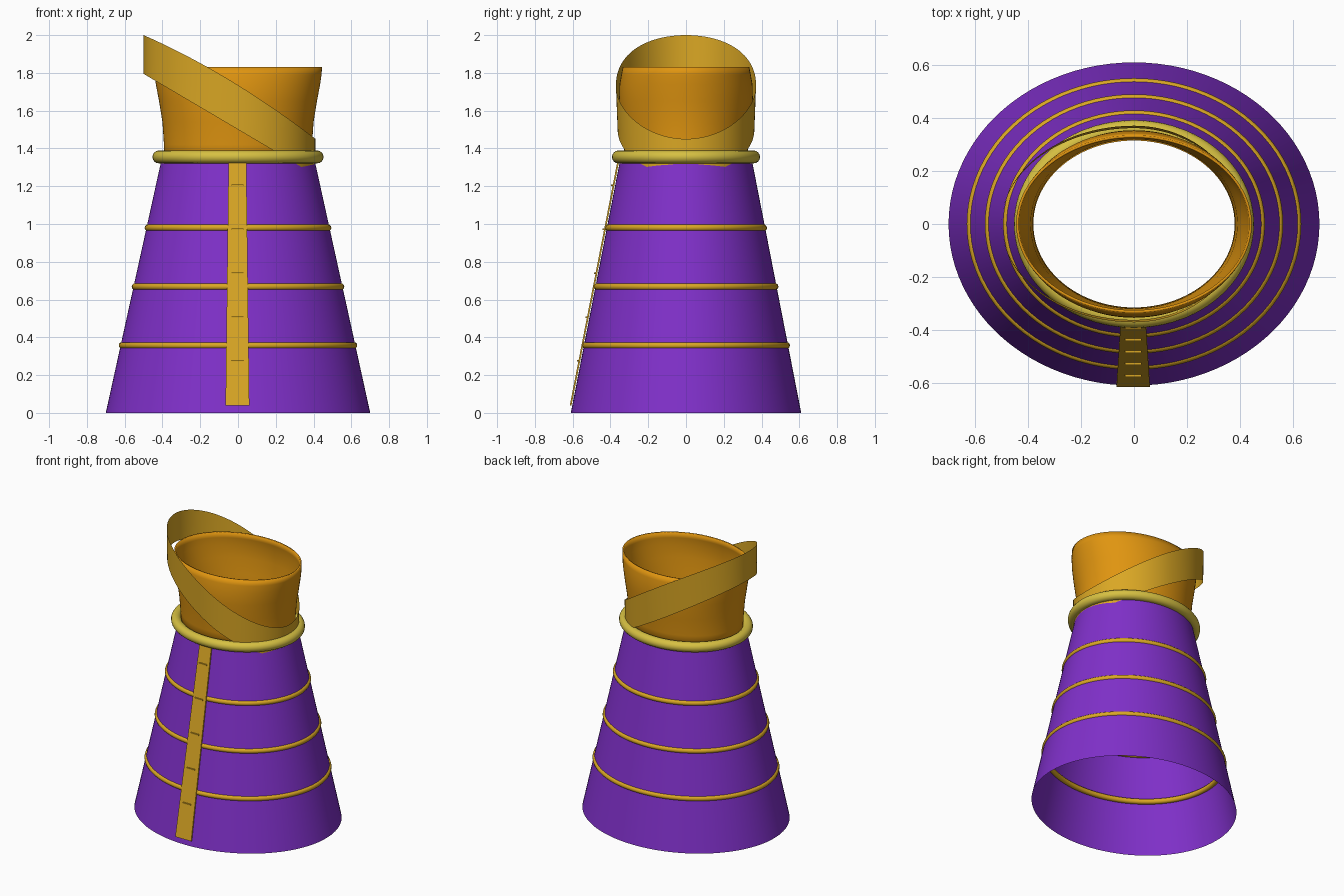
import bpy, bmesh, math
from mathutils import Matrix

if "Cube" in bpy.data.objects:
    bpy.data.objects.remove(bpy.data.objects["Cube"])

SEG = 96


def material(name, r, g, b):
    lin = lambda v: ((v / 255 + 0.055) / 1.055) ** 2.4
    m = bpy.data.materials.new(name)
    m.diffuse_color = (lin(r), lin(g), lin(b), 1)
    m.use_nodes = True
    m.node_tree.nodes["Principled BSDF"].inputs["Base Color"].default_value = m.diffuse_color
    return m


PURPLE = material("purple_cloth", 128, 48, 202)
ORANGE = material("orange_cloth", 224, 149, 16)
GOLD = material("gold_trim", 218, 167, 36)
PALE = material("pale_gold", 214, 192, 66)


def finish(name, bm, mat, angle=40):
    bmesh.ops.recalc_face_normals(bm, faces=bm.faces)
    me = bpy.data.meshes.new(name)
    bm.to_mesh(me)
    bm.free()
    me.materials.append(mat)
    ob = bpy.data.objects.new(name, me)
    bpy.context.collection.objects.link(ob)
    bpy.ops.object.select_all(action='DESELECT')
    ob.select_set(True)
    bpy.context.view_layer.objects.active = ob
    bpy.ops.object.shade_smooth_by_angle(angle=math.radians(angle))
    return ob


def loft(name, rows, mat, closed=False):
    """Bridge rows; each row is a function of the angle giving a point."""
    bm = bmesh.new()
    rings = [[bm.verts.new(f(2 * math.pi * i / SEG)) for i in range(SEG)] for f in rows]
    pairs = list(zip(rings, rings[1:]))
    if closed:
        pairs.append((rings[-1], rings[0]))
    for a, b in pairs:
        for i in range(SEG):
            j = (i + 1) % SEG
            bm.faces.new((a[i], a[j], b[j], b[i]))
    return finish(name, bm, mat)


def oval(rx, ry, z):
    return lambda t: (rx * math.cos(t), ry * math.sin(t), z)


def oval_ring(name, rx, ry, z, r, mat, sides=12):
    """Oval hoop whose outer edge lies at rx, ry."""
    rows = []
    for k in range(sides):
        a = 2 * math.pi * k / sides
        d = r * math.cos(a) - r
        rows.append(oval(rx + d, ry + d, z + r * math.sin(a)))
    return loft(name, rows, mat, closed=True)


# Open skirt: a straight oval cone
skirt_rx = lambda z: 0.70 - 0.22 * z
skirt_ry = lambda z: 0.61 - 0.195 * z
loft("skirt", [oval(skirt_rx(z), skirt_ry(z), z) for z in (0, 0.05, 0.5, 0.95, 1.34)], PURPLE)

# Trim hoops around the skirt
for n, z in enumerate((0.357, 0.668, 0.98)):
    oval_ring(f"skirt_hoop_{n + 1}", skirt_rx(z) + 0.01, skirt_ry(z) + 0.01, z, 0.018, GOLD)

# Waist belt
oval_ring("belt", 0.453, 0.392, 1.355, 0.034, PALE, 16)

# Flared bodice, open at the top
bodice = loft("bodice", [oval(*p) for p in (
    (0.39, 0.325, 1.31), (0.392, 0.33, 1.42), (0.40, 0.343, 1.54), (0.418, 0.354, 1.65),
    (0.435, 0.352, 1.74), (0.442, 0.343, 1.79), (0.445, 0.335, 1.83))], ORANGE)
solid = bodice.modifiers.new("thickness", 'SOLIDIFY')
solid.thickness = 0.01
solid.offset = -1


# Slanted sash, rising past the shoulder on the -x side
def sash_row(f):
    def point(t):
        x = math.cos(t) * (0.41 if math.cos(t) > 0 else 0.5)
        top = 1.735 - 0.62 * x - 0.18 * x * x
        low = 1.50 - 0.59 * x
        return (x, (0.362 + 0.009 * f) * math.sin(t), low + (top - low) * f)
    return point


loft("sash", [sash_row(f) for f in (0, 0.5, 1)], GOLD)

# Front placket: a thin tapered plate lying on the skirt
bm = bmesh.new()
corners = []
for off in (0.013, 0.004):
    for z, w in ((0.04, 0.063), (1.33, 0.047)):
        for s in (-1, 1):
            corners.append(bm.verts.new((s * w - 0.003, -skirt_ry(z) - off, z)))
for q in ((0, 1, 3, 2), (4, 5, 7, 6), (0, 1, 5, 4), (2, 3, 7, 6), (0, 2, 6, 4), (1, 3, 7, 5)):
    bm.faces.new([corners[i] for i in q])
finish("placket", bm, GOLD, 20)

# Small clasps up the placket
for n in range(5):
    z = 0.275 + 0.2325 * n
    bm = bmesh.new()
    bmesh.ops.create_cube(bm, size=1, matrix=Matrix.Translation((-0.003, -skirt_ry(z) - 0.014, z))
                          @ Matrix.Diagonal((0.062, 0.014, 0.008, 1)))
    finish(f"clasp_{n + 1}", bm, GOLD, 20)
